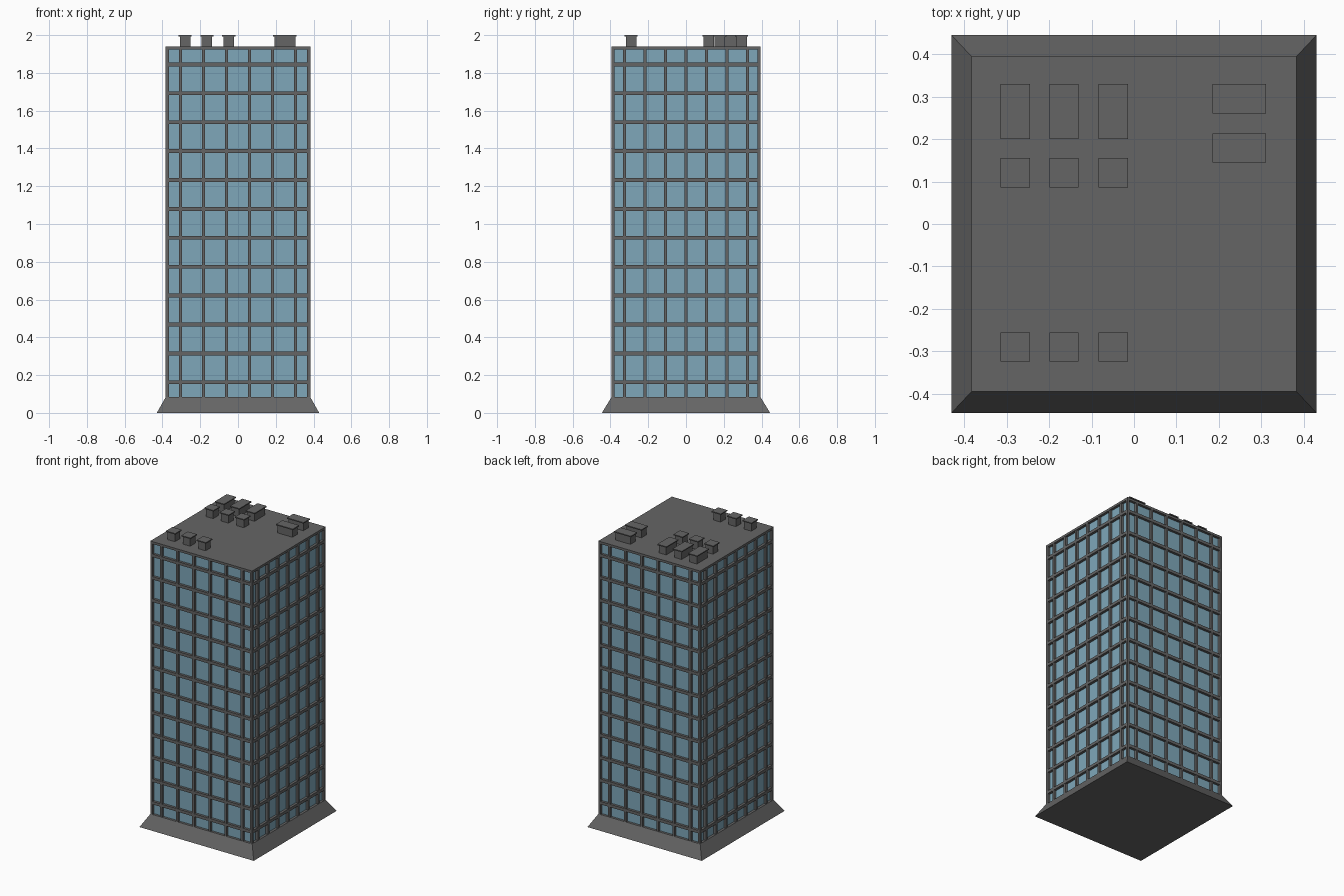
import bpy, bmesh
from mathutils import Matrix, Vector

if "Cube" in bpy.data.objects:
    bpy.data.objects.remove(bpy.data.objects["Cube"])

HX, HY = 0.383, 0.395        # tower half sizes
Z0, Z1 = 0.083, 1.94         # tower bottom and roof
D = 0.017                    # depth of frame in front of glass
BAR = 0.016                  # mullion width


def material(name, rgb):
    m = bpy.data.materials.new(name)
    m.diffuse_color = (*rgb, 1)
    m.use_nodes = True
    m.node_tree.nodes["Principled BSDF"].inputs["Base Color"].default_value = m.diffuse_color
    return m


GREY = material("dark_grey", (0.13, 0.13, 0.13))
BLUE = material("glass_blue", (0.21, 0.39, 0.49))


def add_box(bm, x0, x1, y0, y1, z0, z1):
    size = Vector((x1 - x0, y1 - y0, z1 - z0))
    mid = Vector(((x0 + x1) / 2, (y0 + y1) / 2, (z0 + z1) / 2))
    return bmesh.ops.create_cube(
        bm, size=1, matrix=Matrix.Translation(mid) @ Matrix.Diagonal((*size, 1)))["verts"]


def finish(bm, name, mat):
    mesh = bpy.data.meshes.new(name)
    bm.to_mesh(mesh)
    bm.free()
    mesh.materials.append(mat)
    obj = bpy.data.objects.new(name, mesh)
    bpy.context.collection.objects.link(obj)
    return obj


# Sloped plinth
bm = bmesh.new()
for v in add_box(bm, -0.43, 0.43, -0.445, 0.445, 0, Z0):
    if v.co.z > Z0 / 2:
        v.co.x *= HX / 0.43
        v.co.y *= HY / 0.445
finish(bm, "plinth", GREY)

# Glass body
bm = bmesh.new()
add_box(bm, -HX + D, HX - D, -HY + D, HY - D, Z0, Z1 - 0.015)
finish(bm, "glass_body", BLUE)

# Roof slab
bm = bmesh.new()
add_box(bm, -HX, HX, -HY, HY, Z1 - 0.016, Z1)
finish(bm, "roof_slab", GREY)

# Floor bands on all four sides
bm = bmesh.new()
for i in range(12):
    z = 0.162 + i * 0.153
    for s in (-1, 1):
        y0, y1 = sorted((s * HY, s * (HY - D)))
        add_box(bm, -HX, HX, y0, y1, z - 0.01, z + 0.01)
        x0, x1 = sorted((s * HX, s * (HX - D)))
        add_box(bm, x0, x1, -HY + D, HY - D, z - 0.01, z + 0.01)
finish(bm, "floor_bands", GREY)

# Vertical mullions, slightly behind the bands
bm = bmesh.new()
E = 0.001
for s in (-1, 1):
    y0, y1 = sorted((s * (HY - E), s * (HY - D)))
    for i in range(6):
        x = (i - 2.5) * 0.1217
        add_box(bm, x - BAR / 2, x + BAR / 2, y0, y1, Z0, Z1 - 0.016)
    x0, x1 = sorted((s * (HX - E), s * (HX - D)))
    for i in range(7):
        y = (i - 3) * 0.1083
        add_box(bm, x0, x1, y - BAR / 2, y + BAR / 2, Z0, Z1 - 0.016)
finish(bm, "mullions", GREY)

# Corner posts
bm = bmesh.new()
for sx in (-1, 1):
    for sy in (-1, 1):
        x0, x1 = sorted((sx * HX, sx * (HX - D)))
        y0, y1 = sorted((sy * HY, sy * (HY - D)))
        add_box(bm, x0, x1, y0, y1, Z0, Z1 - 0.016)
finish(bm, "corner_posts", GREY)

# Rooftop units: (centre x, centre y, width, depth), each a body with an overhanging lid
units = [(x, y, 0.069, d)
         for x in (-0.28, -0.165, -0.049)
         for y, d in ((0.265, 0.129), (0.121, 0.069), (-0.29, 0.069))]
units += [(0.248, y, 0.126, 0.069) for y in (0.295, 0.179)]
for n, (x, y, w, d) in enumerate(units):
    bm = bmesh.new()
    for inset, z0, z1 in ((0.007, Z1, 1.993), (0, 1.993, 2.0)):
        a, b = w / 2 - inset, d / 2 - inset
        add_box(bm, x - a, x + a, y - b, y + b, z0, z1)
    finish(bm, f"roof_unit_{n + 1}", GREY)
